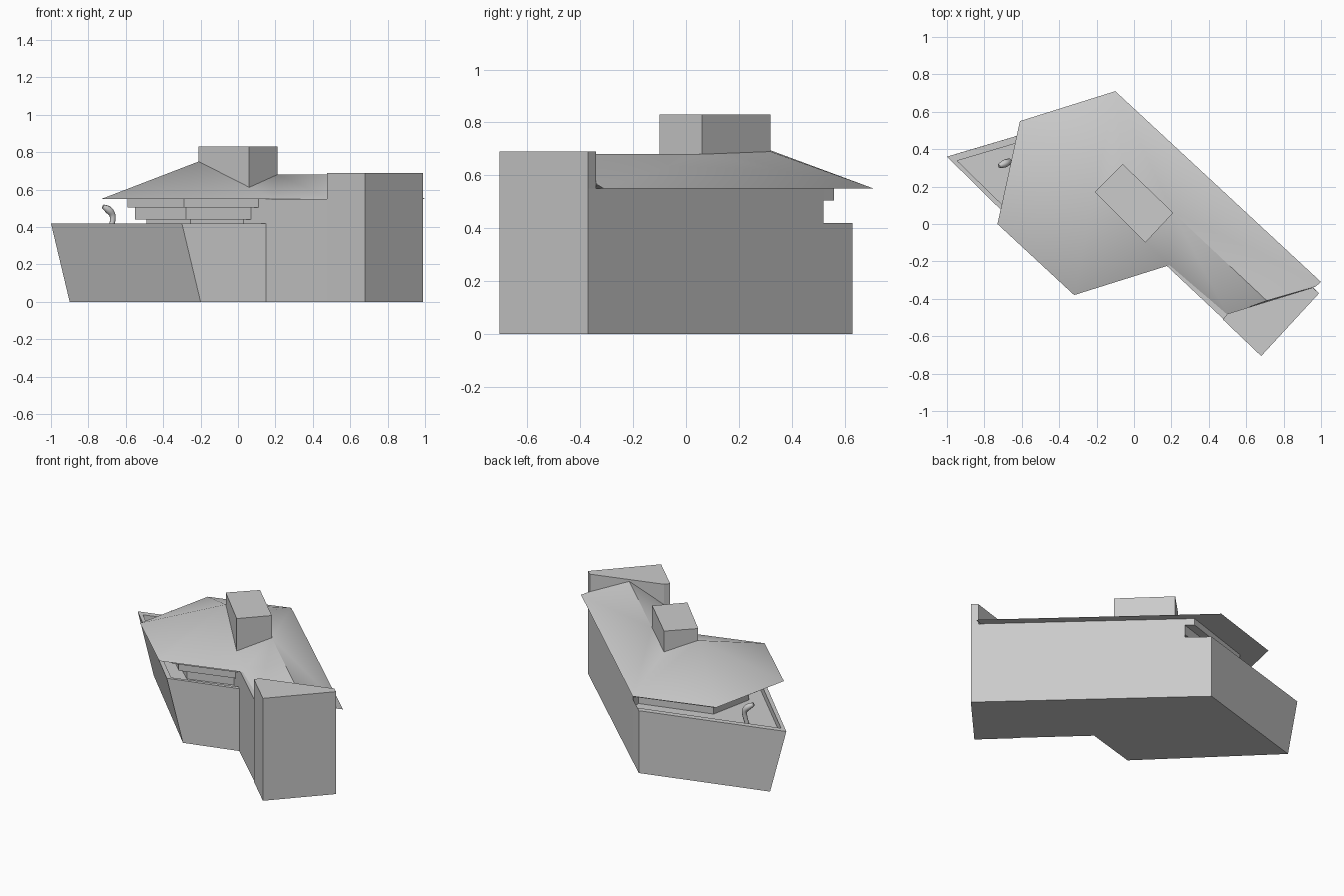
import bpy, bmesh

cube = bpy.data.objects.get("Cube")
if cube:
    bpy.data.objects.remove(cube, do_unlink=True)

# Single plain finish
grey = bpy.data.materials.new("plain_grey")
grey.use_nodes = True
tone = (0.6, 0.6, 0.6, 1)
grey.diffuse_color = tone
grey.node_tree.nodes["Principled BSDF"].inputs["Base Color"].default_value = tone


def finish(name, bm):
    bmesh.ops.recalc_face_normals(bm, faces=bm.faces)
    mesh = bpy.data.meshes.new(name)
    bm.to_mesh(mesh)
    bm.free()
    mesh.materials.append(grey)
    obj = bpy.data.objects.new(name, mesh)
    bpy.context.collection.objects.link(obj)
    return obj


def loft(name, *rings):
    """Join (outline, height) rings with side walls and cap both ends."""
    bm = bmesh.new()
    loops = [[bm.verts.new((x, y, z)) for x, y in pts] for pts, z in rings]
    for low, high in zip(loops, loops[1:]):
        for i in range(len(low)):
            j = (i + 1) % len(low)
            bm.faces.new((low[i], low[j], high[j], high[i]))
    bm.faces.new(loops[0])
    bm.faces.new(loops[-1])
    return finish(name, bm)


# Shared ends where the rooms meet the long wing
front_joint, back_joint = (0.07, -0.125), (0.03, 0.52)

# Long wing and taller end tower
loft("wing", *[([front_joint, (0.48, -0.51), (0.99, -0.37), back_joint], z)
               for z in (0, 0.55)])
tower = [(0.68, -0.706), (0.99, -0.37), (0.955, -0.34), (0.5, -0.48), (0.475, -0.51)]
loft("end_tower", (tower, 0), (tower, 0.69))

# Leaning base with parapet and sunken terrace
shared = [(0.15, -0.2), front_joint, back_joint, (-0.09, 0.63)]
foot = [(-0.9, 0.39), (-0.2, -0.3)] + shared
rim = [(-1, 0.36), (-0.3, -0.33)] + shared
inner = [(-0.945, 0.338), (-0.285, -0.305), (0.13, -0.18),
         front_joint, back_joint, (-0.06, 0.6)]
loft("terrace_base", (foot, 0), (rim, 0.42), (inner, 0.42), (inner, 0.37))

# Stepped room under the roof
sill = [(-0.49, 0.03), (-0.255, -0.18), (0.03, -0.088), front_joint,
        (0.04, 0.46), (-0.43, 0.32)]
window = [(-0.55, 0.02), (-0.278, -0.234), front_joint, back_joint, (-0.47, 0.365)]
fascia = [(-0.59, 0), (-0.29, -0.288), (0.11, -0.163), front_joint,
          back_joint, (-0.013, 0.56), (-0.51, 0.4)]
loft("room_sill", (sill, 0.37), (sill, 0.44))
loft("window_band", (window, 0.44), (window, 0.505))
loft("fascia", (fascia, 0.505), (fascia, 0.55))

# Roof: fan around the peak, running into a gabled wing
eaves = [(-0.73, 0), (-0.61, 0.55), (-0.1, 0.71), (1, -0.31),
         (0.97, -0.335), (0.5, -0.485), (0.19, -0.22), (-0.32, -0.38)]
bm = bmesh.new()
e = [bm.verts.new((x, y, 0.565 if i == 4 else 0.55)) for i, (x, y) in enumerate(eaves)]
peak = bm.verts.new((-0.21, 0.17, 0.75))
back = bm.verts.new((-0.06, 0.32, 0.69))
ridge = bm.verts.new((0.21, 0.06, 0.68))
end = bm.verts.new((0.71, -0.41, 0.68))
for face in [(peak, e[7], e[0]), (peak, e[0], e[1]), (peak, e[1], e[2]),
             (peak, e[2], back), (back, e[2], ridge), (ridge, e[2], e[3], end),
             (end, e[3], e[4]), (peak, back, ridge), (ridge, end, e[5], e[6]),
             (peak, ridge, e[6]), (peak, e[6], e[7]), (end, e[4], e[5]), e]:
    bm.faces.new(face)
roof = finish("roof", bm)
bpy.ops.object.select_all(action="DESELECT")
roof.select_set(True)
bpy.context.view_layer.objects.active = roof
bpy.ops.object.shade_smooth_by_angle(angle=0.7)

# Chimney block
stack = [(-0.21, 0.17), (0.06, -0.1), (0.21, 0.06), (-0.06, 0.32)]
loft("chimney", (stack, 0.6), (stack, 0.83))

# Curved ornament on the terrace
path = [(-0.685, 0.325, 0.37, 0.9), (-0.665, 0.335, 0.44, 1), (-0.67, 0.335, 0.475, 1.2),
        (-0.695, 0.32, 0.495, 1.6), (-0.722, 0.31, 0.51, 0.7)]
curve = bpy.data.curves.new("terrace_ornament", "CURVE")
curve.dimensions = "3D"
curve.bevel_depth = 0.015
curve.bevel_resolution = 2
curve.use_fill_caps = True
spline = curve.splines.new("NURBS")
spline.points.add(len(path) - 1)
spline.use_endpoint_u = True
for point, (x, y, z, r) in zip(spline.points, path):
    point.co = (x, y, z, 1)
    point.radius = r
curve.materials.append(grey)
bpy.context.collection.objects.link(bpy.data.objects.new("terrace_ornament", curve))
